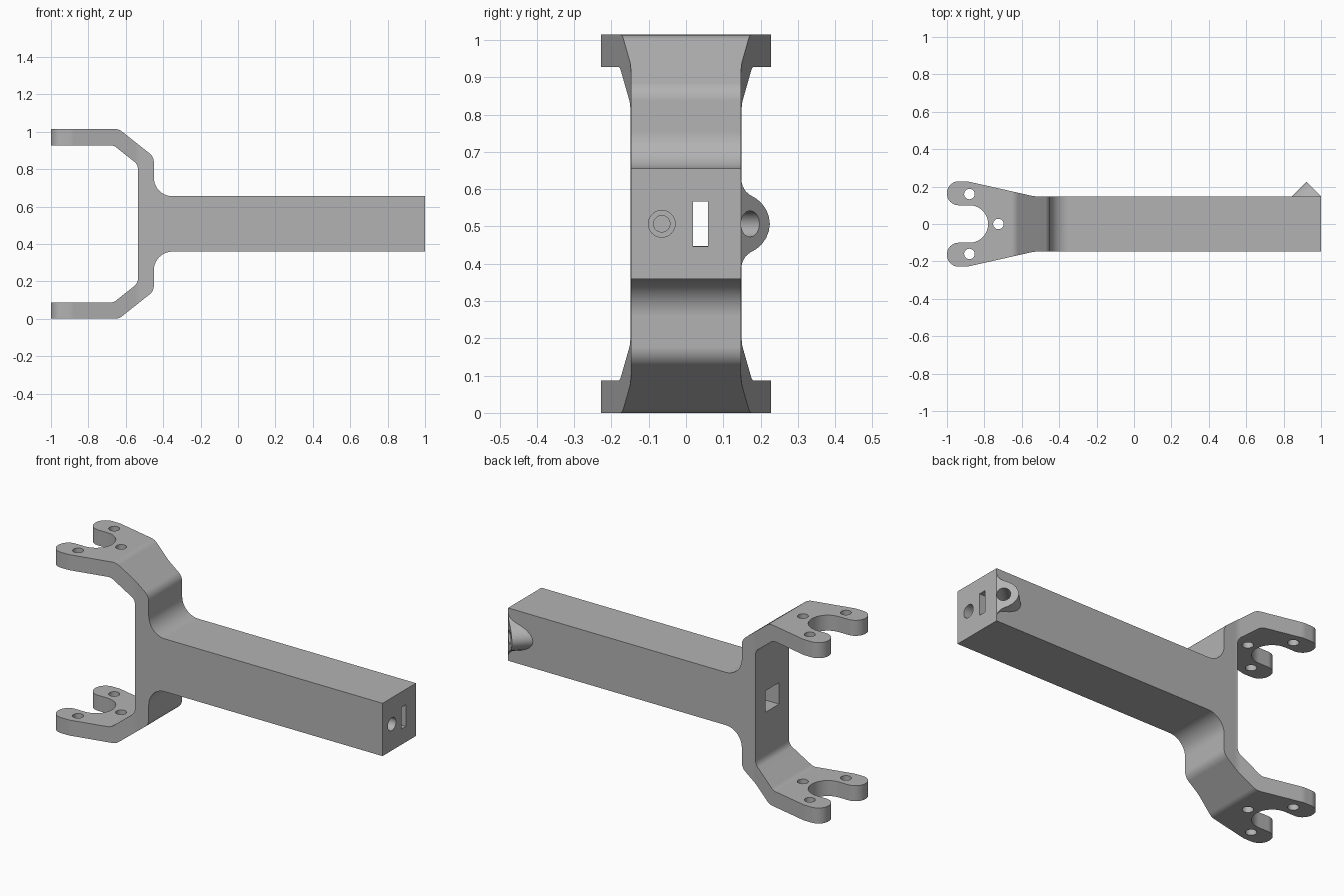
import bpy
import bmesh
import math
from mathutils import Vector, Matrix

default = bpy.data.objects.get("Cube")
if default:
    bpy.data.objects.remove(default, do_unlink=True)

MID = 0.507    # height of the beam axis
HALF = 0.148   # half size of the square beam

grey = bpy.data.materials.new("plain grey")
grey.use_nodes = True
grey.diffuse_color = (0.45, 0.45, 0.45, 1)
grey.node_tree.nodes["Principled BSDF"].inputs["Base Color"].default_value = grey.diffuse_color


def rounded(corners, steps=10):
    """Turn (x, y, radius) corners into an outline with filleted corners."""
    out = []
    n = len(corners)
    for i, (x, y, r) in enumerate(corners):
        p = Vector((x, y))
        if not r:
            out.append(p)
            continue
        a = (Vector(corners[i - 1][:2]) - p).normalized()
        b = (Vector(corners[(i + 1) % n][:2]) - p).normalized()
        half = a.angle(b) / 2
        centre = p + (a + b).normalized() * r / math.sin(half)
        start = p + a * r / math.tan(half) - centre
        end = p + b * r / math.tan(half) - centre
        sweep = start.angle_signed(end)
        for k in range(steps + 1):
            t = -sweep * k / steps
            out.append(centre + Matrix.Rotation(t, 2) @ start)
    return out


def prism(name, outline, offset):
    """Extrude a closed 3D outline along a vector."""
    bm = bmesh.new()
    face = bm.faces.new([bm.verts.new(p) for p in outline])
    res = bmesh.ops.extrude_face_region(bm, geom=[face])
    bmesh.ops.translate(bm, vec=offset,
                        verts=[g for g in res["geom"] if isinstance(g, bmesh.types.BMVert)])
    bmesh.ops.recalc_face_normals(bm, faces=bm.faces)
    mesh = bpy.data.meshes.new(name)
    bm.to_mesh(mesh)
    bm.free()
    mesh.materials.append(grey)
    obj = bpy.data.objects.new(name, mesh)
    bpy.context.collection.objects.link(obj)
    return obj


def rod(name, start, direction, radius, length, sides=32):
    """Cylinder from a start point along a direction."""
    d = Vector(direction).normalized()
    turn = d.to_track_quat('Z', 'Y')
    ring = [Vector(start) + turn @ Vector((radius * math.cos(a), radius * math.sin(a), 0))
            for a in (math.tau * k / sides for k in range(sides))]
    return prism(name, ring, d * length)


def box(name, x, y, z):
    ring = [(x[0], y[0], z[0]), (x[0], y[1], z[0]), (x[0], y[1], z[1]), (x[0], y[0], z[1])]
    return prism(name, ring, Vector((x[1] - x[0], 0, 0)))


def combine(target, other, operation):
    """Apply a boolean and discard the helper."""
    other.hide_render = True
    bpy.context.view_layer.objects.active = target
    mod = target.modifiers.new("combine", 'BOOLEAN')
    mod.operation = operation
    mod.solver = 'EXACT'
    mod.object = other
    bpy.ops.object.modifier_apply(modifier=mod.name)
    bpy.data.objects.remove(other, do_unlink=True)


# Side silhouette: beam, web and two forward arms, mirrored about the axis
outer = [(1, HALF, 0), (-0.45, HALF, 0.1), (-0.45, 0.359, 0.06),
         (-0.637, 0.507, 0.06), (-1.1, 0.507, 0)]
inner = [(-1.1, 0.42, 0), (-0.665, 0.42, 0.05), (-0.535, 0.317, 0.05)]
upper = outer + inner
side = upper + [(x, -h, r) for x, h, r in reversed(upper)]
frame = prism("yoke_frame", [(p.x, -0.4, MID + p.y) for p in rounded(side)], Vector((0, 0.8, 0)))

# Plan silhouette: tapering arms ending in a rounded fork
edge = [(1.1, HALF, 0), (-0.535, HALF, 0.15), (-0.89, 0.228, 0.12), (-1, 0.228, 0.062),
        (-1, 0.1, 0.062), (-0.78, 0.1, 0.0995)]
plan = edge + [(x, -y, r) for x, y, r in reversed(edge)]
plan_shape = prism("plan_cutter", [(p.x, p.y, -0.1) for p in rounded(plan)], Vector((0, 0, 1.3)))
combine(frame, plan_shape, 'INTERSECT')

# Slanted lug with flared base on the back of the beam end
half_lug = [(0.1475, 0.118), (0.152, 0.101), (0.16, 0.087), (0.172, 0.077), (0.188, 0.068),
            (0.203, 0.055), (0.215, 0.038), (0.222, 0.02)]
lug_line = half_lug + [(0.225, 0)] + [(y, -h) for y, h in reversed(half_lug)]
lug = prism("cable_lug", [(1.147 - y, y, MID + h) for y, h in lug_line], Vector((-0.12, -0.12, 0)))
combine(frame, lug, 'UNION')

# Slanted hole through the lug
combine(frame, rod("lug_hole", (1.025, 0.222, MID), (-1, -1, 0), 0.035, 0.2), 'DIFFERENCE')

# Square duct in the web, narrowing to a slot at the beam end
combine(frame, box("duct", (-0.7, 0.3), (-0.06, 0.06), (MID - 0.06, MID + 0.06)), 'DIFFERENCE')
combine(frame, box("slot", (0.2, 1.1), (0.019, 0.059), (MID - 0.0605, MID + 0.0605)), 'DIFFERENCE')

# Stepped round hole in the beam end
for radius, depth in ((0.036, 0.15), (0.022, 0.25)):
    combine(frame, rod("end_hole", (1.1, -0.065, MID), (-1, 0, 0), radius, 0.1 + depth), 'DIFFERENCE')

# Bolt holes through both forks
for x, y in ((-0.88, 0.16), (-0.88, -0.16), (-0.725, 0)):
    combine(frame, rod("bolt_hole", (x, y, -0.1), (0, 0, 1), 0.028, 1.3), 'DIFFERENCE')

# Smooth fillets, crisp edges
bpy.ops.object.select_all(action='DESELECT')
frame.select_set(True)
bpy.context.view_layer.objects.active = frame
bpy.ops.object.shade_smooth_by_angle(angle=math.radians(25))
weighted = frame.modifiers.new("weighted normals", 'WEIGHTED_NORMAL')
weighted.keep_sharp = True
